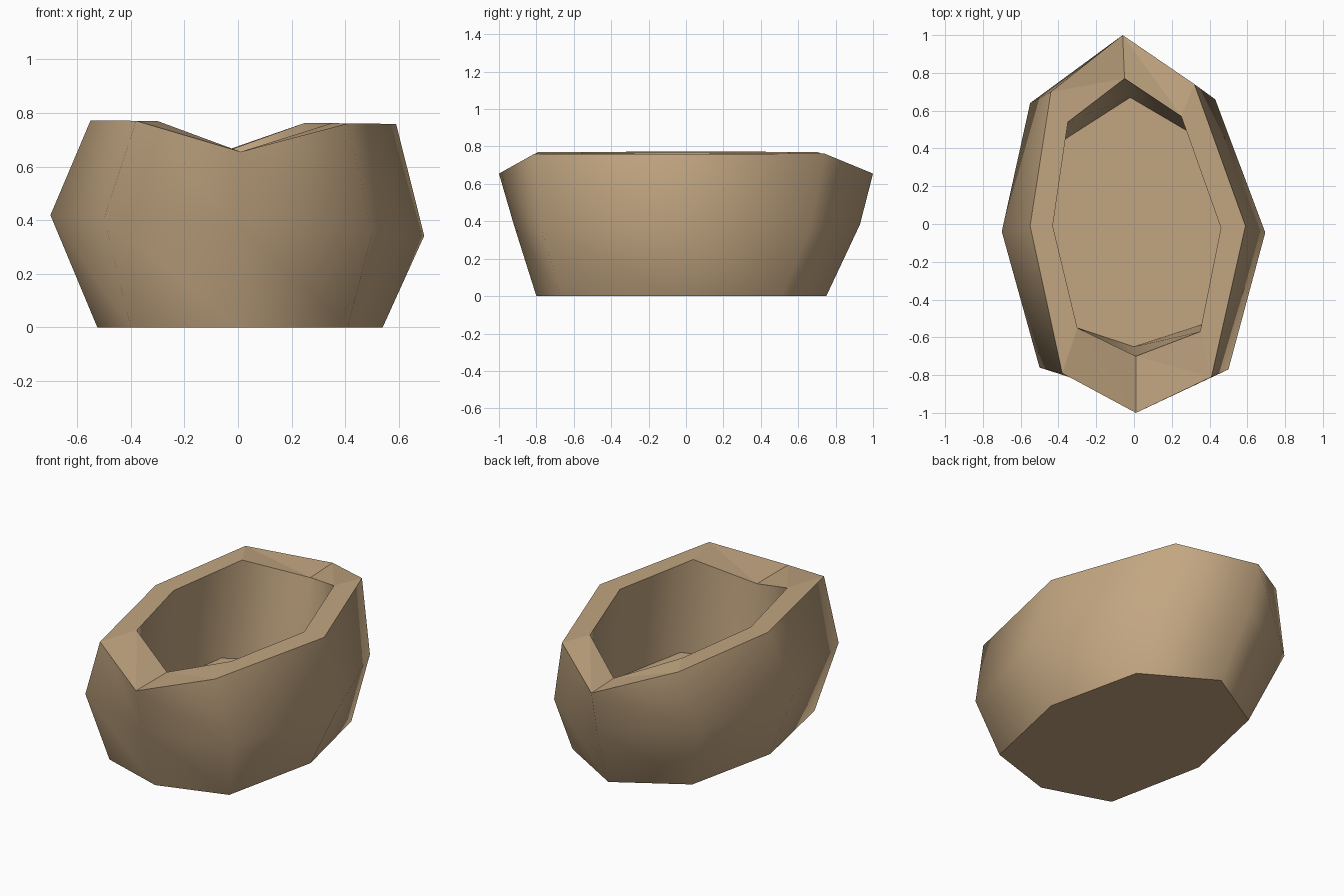
import bpy, bmesh

if "Cube" in bpy.data.objects:
    bpy.data.objects.remove(bpy.data.objects["Cube"])

# Rough hand-carved bowl: eight-sided rings, counted from the front tip anticlockwise.
base = [(0.0, -0.80), (0.41, -0.67), (0.54, -0.07), (0.41, 0.51),
        (0.0, 0.75), (-0.40, 0.51), (-0.525, -0.065), (-0.40, -0.67)]
belly = [(0.0, -0.92), (0.50, -0.77), (0.695, -0.045), (0.43, 0.66),
         (-0.05, 0.93), (-0.55, 0.64), (-0.70, -0.04), (-0.50, -0.76)]
rim_outer = [(0.01, -1.0), (0.41, -0.81), (0.59, -0.01), (0.32, 0.74),
             (-0.06, 1.0), (-0.44, 0.70), (-0.55, -0.01), (-0.38, -0.79)]
rim_inner = [(0.01, -0.70), (0.35, -0.57), (0.46, -0.02), (0.25, 0.57),
             (-0.05, 0.77), (-0.35, 0.54), (-0.43, -0.01), (-0.30, -0.55)]
floor = [(0.0, -0.65), (0.40, -0.52), (0.50, -0.02), (0.32, 0.47),
         (-0.02, 0.67), (-0.41, 0.42), (-0.47, -0.01), (-0.36, -0.53)]


def rim_height(i, x):
    return 0.655 if i % 4 == 0 else 0.766 - 0.012 * x  # dips at both tips


levels = [
    (base, lambda i, x: 0.0),
    (belly, lambda i, x: 0.38 - 0.055 * x),
    (rim_outer, rim_height),
    (rim_inner, rim_height),
    (floor, lambda i, x: 0.2),
]

bm = bmesh.new()
rings = [[bm.verts.new((x, y, z(i, x))) for i, (x, y) in enumerate(pts)]
         for pts, z in levels]

# Bridge the rings with triangles; walls are smooth, the rim (level 2) stays flat
for level, (lower, upper) in enumerate(zip(rings, rings[1:])):
    for i in range(8):
        j = (i + 1) % 8
        for tri in ((lower[i], lower[j], upper[i]),
                    (lower[j], upper[j], upper[i])):
            bm.faces.new(tri).smooth = level != 2

# Flat underside and inner floor
bm.faces.new(rings[0][::-1])
bm.faces.new(rings[-1])
bmesh.ops.recalc_face_normals(bm, faces=bm.faces[:])

# Crisp foot, rim and floor edges
for ring in (rings[0], rings[2], rings[3], rings[4]):
    for i in range(8):
        bm.edges.get((ring[i], ring[(i + 1) % 8])).smooth = False

mesh = bpy.data.meshes.new("bowl")
bm.to_mesh(mesh)
bm.free()
bowl = bpy.data.objects.new("bowl", mesh)
bpy.context.collection.objects.link(bowl)

# Single tan colour
tan = bpy.data.materials.new("tan_clay")
tan.diffuse_color = (0.54, 0.38, 0.22, 1.0)
tan.use_nodes = True
tan.node_tree.nodes["Principled BSDF"].inputs["Base Color"].default_value = tan.diffuse_color
mesh.materials.append(tan)
